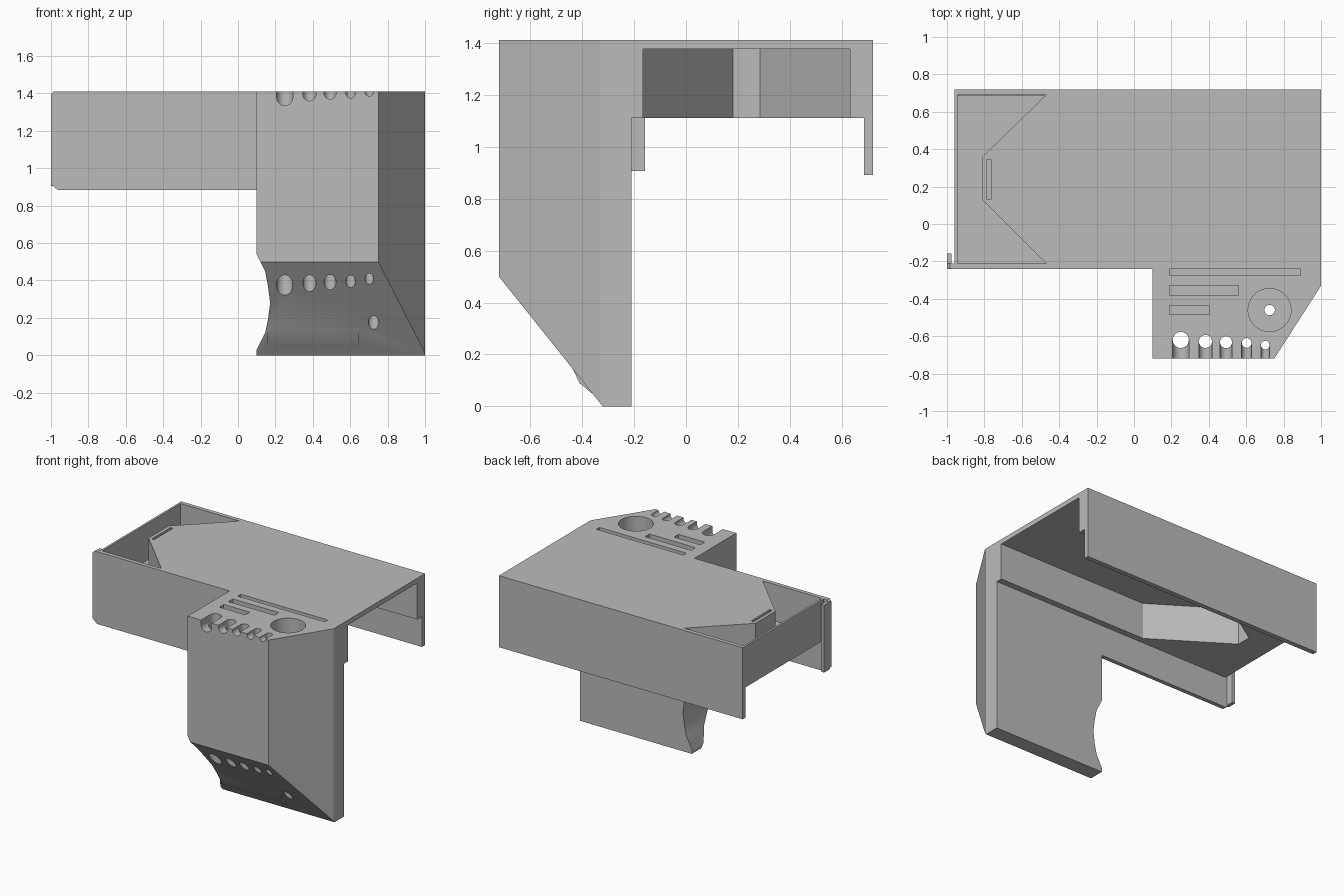
import bpy, bmesh
from math import sin, cos, pi

if "Cube" in bpy.data.objects:
    bpy.data.objects.remove(bpy.data.objects["Cube"])

grey = bpy.data.materials.new("plain grey")
grey.use_nodes = True
grey.diffuse_color = (0.5, 0.5, 0.5, 1)
grey.node_tree.nodes["Principled BSDF"].inputs["Base Color"].default_value = (0.5, 0.5, 0.5, 1)


def prism(name, points, axis, lo, hi):
    """Extrude a 2D outline along x (y,z), y (x,z) or z (x,y)."""
    place = {"x": lambda p, t: (t, p[0], p[1]),
             "y": lambda p, t: (p[0], t, p[1]),
             "z": lambda p, t: (p[0], p[1], t)}[axis]
    bm = bmesh.new()
    bottom = [bm.verts.new(place(p, lo)) for p in points]
    top = [bm.verts.new(place(p, hi)) for p in points]
    bm.faces.new(bottom)
    bm.faces.new(top)
    n = len(points)
    for i in range(n):
        j = (i + 1) % n
        bm.faces.new((bottom[i], bottom[j], top[j], top[i]))
    bmesh.ops.recalc_face_normals(bm, faces=bm.faces)
    mesh = bpy.data.meshes.new(name)
    bm.to_mesh(mesh)
    bm.free()
    mesh.materials.append(grey)
    ob = bpy.data.objects.new(name, mesh)
    bpy.context.collection.objects.link(ob)
    return ob


def box(name, x0, x1, y0, y1, z0, z1):
    return prism(name, [(x0, y0), (x1, y0), (x1, y1), (x0, y1)], "z", z0, z1)


def drill(name, x, y, r, z0, z1, n=32):
    ring = [(x + r * cos(2 * pi * i / n), y + r * sin(2 * pi * i / n)) for i in range(n)]
    return prism(name, ring, "z", z0, z1)


def combine(body, tools, operation):
    """Apply a boolean for each tool, then delete the tools."""
    for tool in tools:
        mod = body.modifiers.new("combine", "BOOLEAN")
        mod.operation, mod.solver, mod.object = operation, "EXACT", tool
    graph = bpy.context.evaluated_depsgraph_get()
    mesh = bpy.data.meshes.new_from_object(body.evaluated_get(graph))
    body.modifiers.clear()
    body.data = mesh
    for tool in tools:
        bpy.data.objects.remove(tool)


TOP = 1.41

# Deck with a channel underneath that ends in a tapered nose
deck = box("tray", -0.96, 1, -0.24, 0.72, 1.11, TOP)
channel = prism("channel", [(1.1, -0.165), (-0.215, -0.165), (-0.745, 0.18),
                            (-0.745, 0.285), (-0.215, 0.63), (1.1, 0.63)], "z", 1.0, 1.375)
# Open basin at the far end, wrapped round the nose
basin = prism("basin", [(-0.945, 0.69), (-0.945, -0.21), (-0.47, -0.21), (-0.81, 0.13),
                        (-0.81, 0.36), (-0.47, 0.69)], "z", 1.145, 1.5)
slit = box("slit", -0.785, -0.765, 0.13, 0.345, 1.2, 1.5)
combine(deck, [channel, basin, slit], "DIFFERENCE")

# Side skirts and end lip
back_skirt = box("back_skirt", -0.96, 1, 0.685, 0.72, 0.89, 1.2)
front_skirt = prism("front_skirt", [(-0.965, 0.885), (0.3, 0.885), (0.3, TOP), (-0.985, TOP),
                                    (-1, 1.395), (-1, 0.915)], "y", -0.24, -0.21)
end_lip = box("end_lip", -1, -0.975, -0.225, -0.158, 0.905, 1.395)

# Tool block: hanging column with a sloped foot
column = prism("column", [(-0.72, TOP), (-0.72, 0.5), (-0.32, 0), (-0.21, 0), (-0.21, TOP)],
               "x", 0.1, 1)
bump = prism("bump", [(-0.435, 0.144), (-0.41, 0.09), (-0.355, 0.045), (-0.3, 0.1)],
             "x", 0.155, 0.645)
combine(column, [bump], "UNION")

corner = prism("corner", [(0.75, -0.72), (0.7, -0.8), (1.1, -0.8), (1.1, -0.174), (1, -0.33)],
               "z", -0.1, 1.5)
scallop = prism("scallop", [(0, 0.54), (0.1, 0.54), (0.145, 0.45), (0.16, 0.37), (0.172, 0.28),
                            (0.16, 0.19), (0.145, 0.12), (0.1, 0.03), (0, 0.03)], "y", -0.9, 0)
combine(column, [corner, scallop], "DIFFERENCE")
combine(deck, [back_skirt, front_skirt, end_lip, column], "UNION")

# Pocket with drain hole, and three narrow slots
cuts = [drill("pocket", 0.725, -0.46, 0.115, 0.6, 1.5, 48),
        drill("drain", 0.725, -0.46, 0.028, -0.1, 0.7)]
for x1, y0, y1, floor in ((0.89, -0.275, -0.24, 0.9),
                          (0.56, -0.38, -0.33, 0.12),
                          (0.40, -0.485, -0.435, 0.4)):
    cuts.append(box("slot", 0.19, x1, y0, y1, floor, 1.5))

# Row of graded holes, each opened to the front by a round-bottomed notch
for x, y, r, depth in ((0.25, -0.62, 0.043, 0.075), (0.382, -0.628, 0.035, 0.05),
                       (0.492, -0.632, 0.032, 0.04), (0.602, -0.636, 0.026, 0.034),
                       (0.702, -0.647, 0.023, 0.024)):
    cuts.append(drill("hole", x, y, r, -0.1, 1.5))
    z = TOP - depth + r
    arc = [(x + r * cos(pi + pi * i / 12), z + r * sin(pi + pi * i / 12)) for i in range(13)]
    cuts.append(prism("notch", arc + [(x + r, 1.55), (x - r, 1.55)], "y", -0.8, y))
combine(deck, cuts, "DIFFERENCE")

deck.name = "tool_tray"
bpy.context.view_layer.objects.active = deck
deck.select_set(True)
bpy.ops.object.shade_smooth_by_angle()
